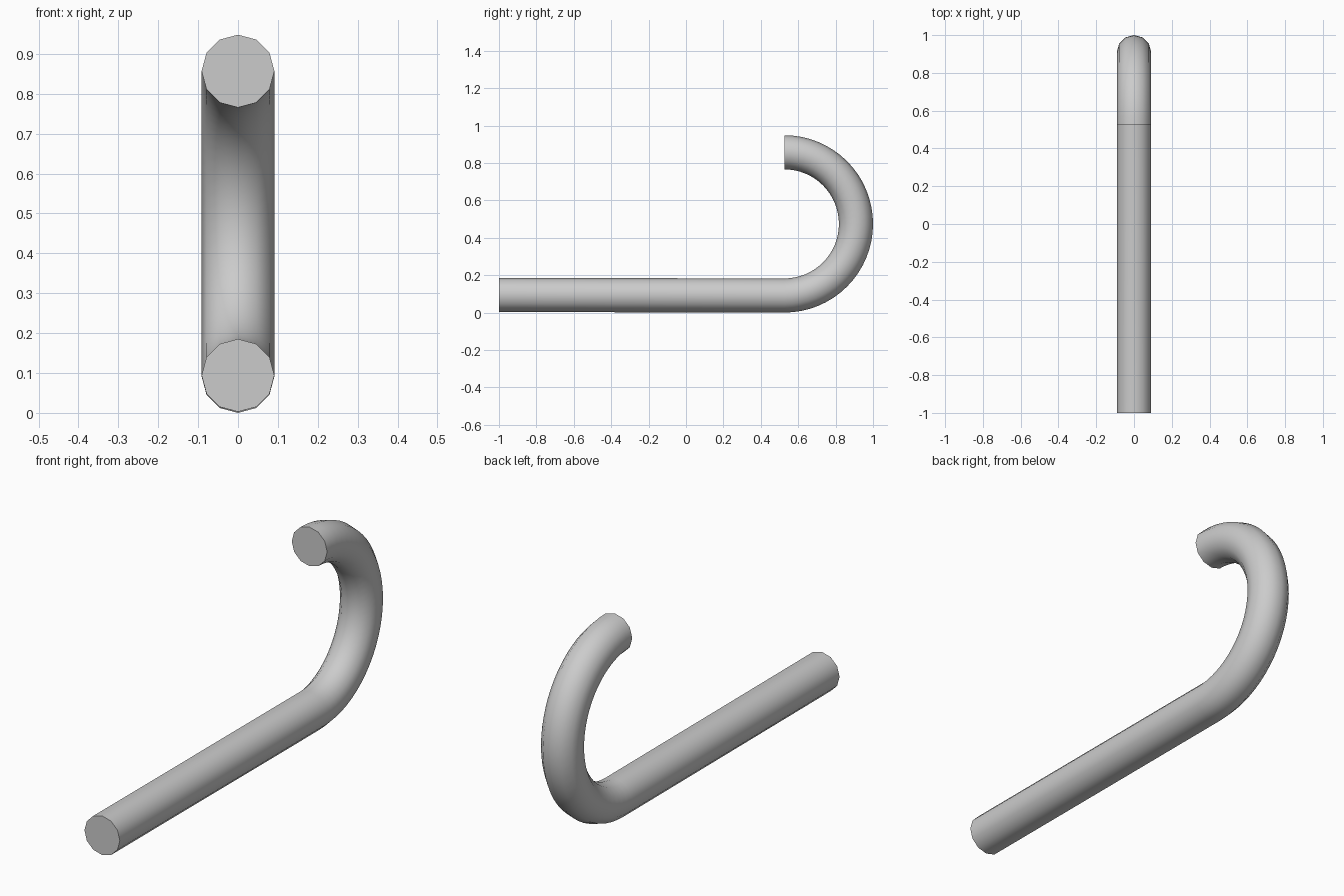
import bpy, bmesh, math

if "Cube" in bpy.data.objects:
    bpy.data.objects.remove(bpy.data.objects["Cube"])

SIDES, STEPS = 12, 32
R = 0.0912                 # tube radius
BEND = 0.3828              # bend radius of the centre line
CY, CZ = 0.526, 0.474      # bend centre

# Centre line: straight shaft end, then a half-circle bend
path = [(-1.0, 0.094, 0.0)]
for i in range(STEPS + 1):
    a = math.pi * i / STEPS
    path.append((CY + BEND * math.sin(a), CZ - BEND * math.cos(a), a))

# Sweep a twelve-sided section along the path
bm = bmesh.new()
rings = []
for y, z, a in path:
    ring = []
    for k in range(SIDES):
        t = 2 * math.pi * k / SIDES
        u, v = R * math.sin(t), R * math.cos(t)
        ring.append(bm.verts.new((u, y - v * math.sin(a), z + v * math.cos(a))))
    rings.append(ring)
for r0, r1 in zip(rings, rings[1:]):
    for k in range(SIDES):
        j = (k + 1) % SIDES
        bm.faces.new((r0[k], r0[j], r1[j], r1[k]))

# Flat end caps
bm.faces.new(rings[0])
bm.faces.new(rings[-1])
bmesh.ops.recalc_face_normals(bm, faces=bm.faces)

mesh = bpy.data.meshes.new("hooked_rod")
bm.to_mesh(mesh)
bm.free()
rod = bpy.data.objects.new("hooked_rod", mesh)
bpy.context.collection.objects.link(rod)

# Smooth tube with sharp end rims
bpy.context.view_layer.objects.active = rod
rod.select_set(True)
bpy.ops.object.shade_smooth_by_angle(angle=math.radians(40))
